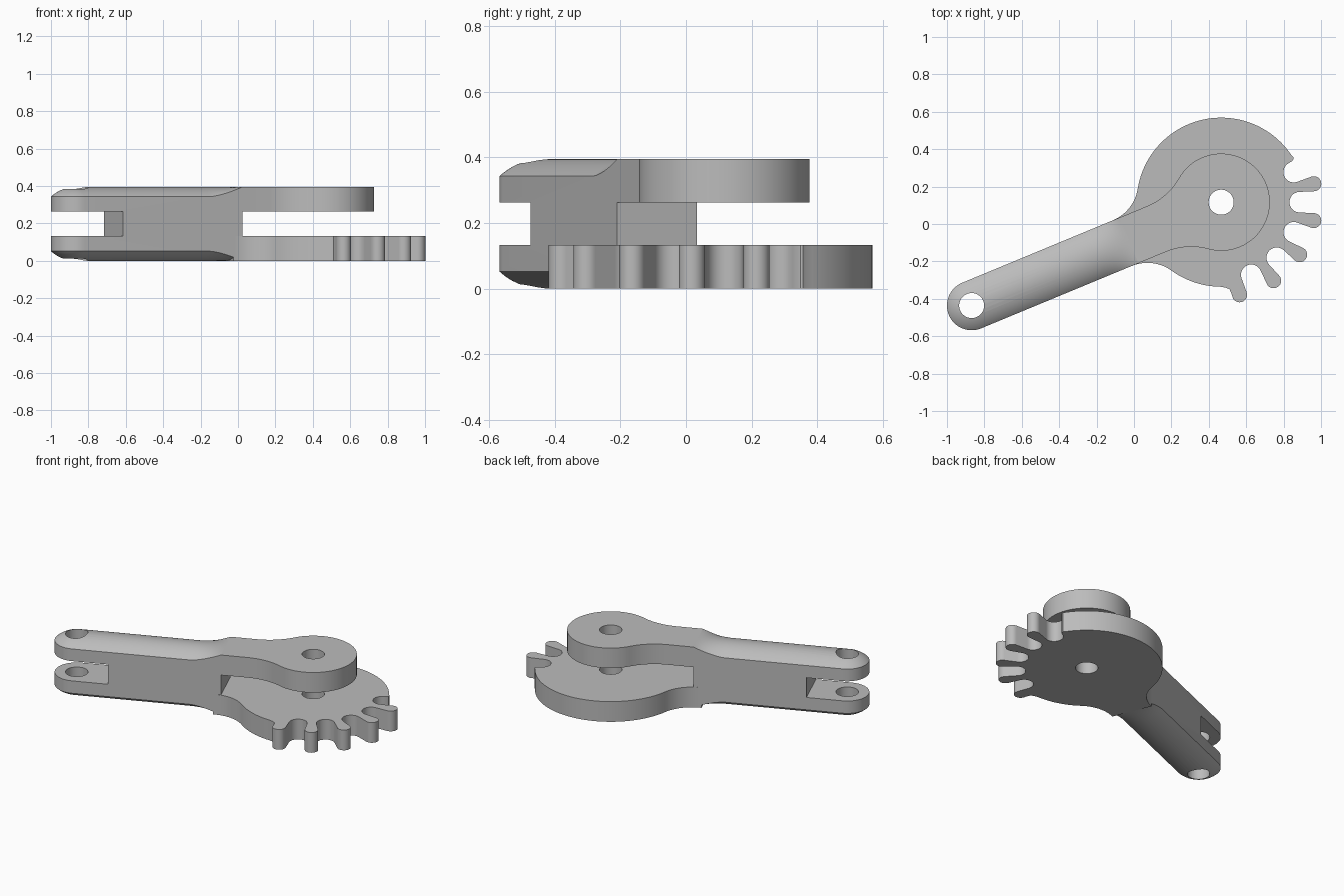
import bpy, bmesh
from math import radians, degrees, sin, cos, atan2, sqrt

if "Cube" in bpy.data.objects:
    bpy.data.objects.remove(bpy.data.objects["Cube"])

# Everything is modelled along +x from the arm's end, then turned into place
ORIGIN, TURN = (-0.868, -0.436, 0), radians(22.5)
LENGTH, HALF_W = 1.444, 0.132
HEIGHT, LOW, HIGH = 0.395, 0.133, 0.263
ARM_END, HOLE = 0.91, 0.067

grey = bpy.data.materials.new("light_grey")
grey.use_nodes = True
COLOUR = (0.5, 0.5, 0.5, 1)
grey.diffuse_color = COLOUR
grey.node_tree.nodes["Principled BSDF"].inputs["Base Color"].default_value = COLOUR


def arc(cx, cy, r, a0, a1, n):
    angles = [radians(a0 + (a1 - a0) * i / n) for i in range(n + 1)]
    return [(cx + r * cos(a), cy + r * sin(a)) for a in angles]


def polar(r, a):
    return (LENGTH + r * cos(radians(a)), r * sin(radians(a)))


def finish(bm, name):
    bmesh.ops.recalc_face_normals(bm, faces=bm.faces)
    mesh = bpy.data.meshes.new(name)
    bm.to_mesh(mesh)
    bm.free()
    mesh.materials.append(grey)
    ob = bpy.data.objects.new(name, mesh)
    bpy.context.collection.objects.link(ob)
    ob.location, ob.rotation_euler = ORIGIN, (0, 0, TURN)
    return ob


def prism(name, outline, z0, z1):
    bm = bmesh.new()
    base = bm.faces.new([bm.verts.new((x, y, z0)) for x, y in outline])
    new = bmesh.ops.extrude_face_region(bm, geom=[base])["geom"]
    verts = [g for g in new if isinstance(g, bmesh.types.BMVert)]
    bmesh.ops.translate(bm, verts=verts, vec=(0, 0, z1 - z0))
    return finish(bm, name)


def cut(ob, cutters):
    bpy.context.view_layer.update()
    bpy.context.view_layer.objects.active = ob
    for c in cutters:
        mod = ob.modifiers.new("cut", 'BOOLEAN')
        mod.operation, mod.solver, mod.object = 'DIFFERENCE', 'EXACT', c
        bpy.ops.object.modifier_apply(modifier=mod.name)


def shade(ob):
    bpy.ops.object.select_all(action='DESELECT')
    ob.select_set(True)
    bpy.context.view_layer.objects.active = ob
    bpy.ops.object.shade_smooth_by_angle(angle=radians(30))


def disc_outline(radius, fillet, start, rim):
    """Disc round the pivot, flowing into the arm; rim(t) gives the disc part."""
    rise = HALF_W + fillet
    u = sqrt((radius + fillet) ** 2 - rise ** 2)
    t = degrees(atan2(rise, u))
    lower = [(start, -HALF_W)] + arc(LENGTH - u, -rise, fillet, 90, t, 14)
    upper = [(x, -y) for x, y in reversed(lower)]
    return lower + rim(180 - t)[1:-1] + upper


# Arm: nested U-shaped loops with arched top and bottom
def arm_drop(f, s):
    t = min(max((s - 0.72) / (ARM_END - 0.72), 0), 1)
    bulge = 0.194
    return (bulge - sqrt(bulge ** 2 - (f * HALF_W) ** 2)) * (1 - t ** 1.5)


def arm_loop(f):
    steps = [ARM_END - 0.19 * i / 12 for i in range(13)]
    side = [(s, f * HALF_W) for s in steps]
    back = [(s, -v) for s, v in reversed(side)]
    return side + arc(0, 0, f * HALF_W, 90, 270, 32) + back


bm = bmesh.new()
fractions = [sin(radians(90 * i / 10)) for i in range(11)]
rows = []
for top in (True, False):
    for f in (fractions if top else reversed(fractions)):
        row = []
        for x, y in arm_loop(f):
            d = arm_drop(f, x)
            row.append(bm.verts.new((x, y, HEIGHT - d if top else d)))
        rows.append(row)
for a, b in zip(rows, rows[1:]):
    for i in range(len(a) - 1):
        bm.faces.new((a[i], a[i + 1], b[i + 1], b[i]))
bmesh.ops.remove_doubles(bm, verts=bm.verts, dist=0.00001)
bmesh.ops.holes_fill(bm, edges=[e for e in bm.edges if e.is_boundary])
arm = finish(bm, "arm")

# Upper plate: plain round head
head = prism("upper_head", disc_outline(
    0.26, 0.35, ARM_END, lambda a: arc(LENGTH, 0, 0.26, -a, a, 72)), HIGH, HEIGHT)


# Lower plate: disc with five teeth and round gaps
def toothed_rim(a):
    body, tip, gap = 0.452, 0.04, 0.055
    pts = arc(LENGTH, 0, body, -a, -113, 10)
    pts += [polar(0.457, -109.5), polar(0.468, -107)]
    for k in range(5):
        tooth = -101.25 + 22.5 * k
        pts += arc(*polar(0.505, tooth), tip, tooth - 98.6, tooth + 98.6, 14)
        g = tooth + 11.25
        last = 267.4 if k < 4 else 262.5
        pts += arc(*polar(0.42, g), gap, g - 92.6, g - last, 14)
    pts += [polar(0.439, 7.6), polar(0.451, 8.4), polar(0.455, 9.4)]
    return pts + arc(LENGTH, 0, body, 11, a, 48)


gear = prism("toothed_plate", disc_outline(0.452, 0.22, 0.86, toothed_rim), 0, LOW)

# Pin holes and the fork slot
pivot_cutter = prism("pivot_cutter", arc(LENGTH, 0, HOLE, 0, 351, 39), -1, 1)
pin_cutter = prism("pin_cutter", arc(0, 0, HOLE, 0, 351, 39), -1, 1)
slot_cutter = prism("slot_cutter", [(-1, -1), (0.22, -1), (0.22, 1), (-1, 1)], LOW, HIGH)
cut(arm, [slot_cutter, pin_cutter])
cut(head, [pivot_cutter])
cut(gear, [pivot_cutter])
for c in (pivot_cutter, pin_cutter, slot_cutter):
    bpy.data.objects.remove(c)
for ob in (arm, head, gear):
    shade(ob)
